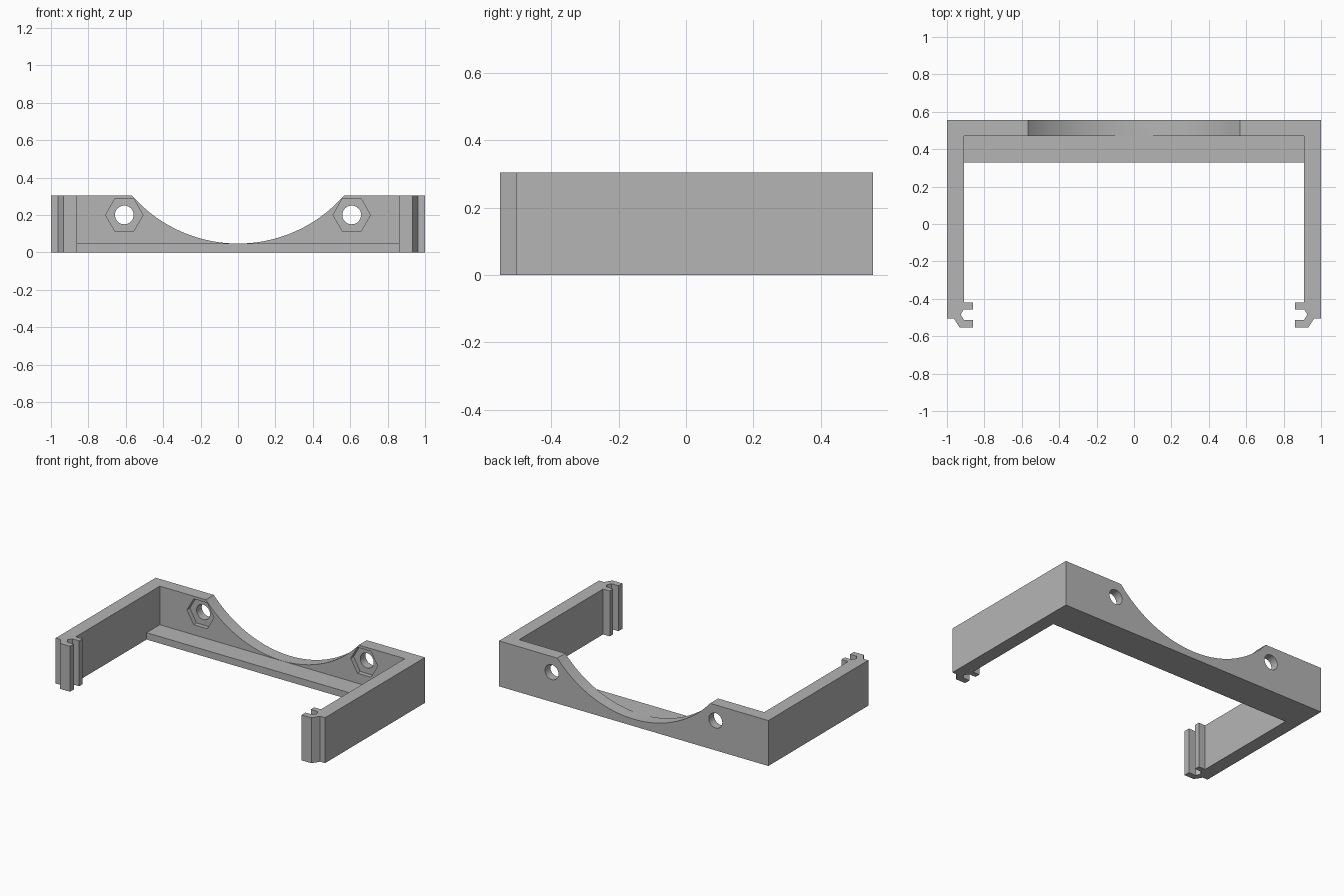
import bpy, bmesh, math
from mathutils import Matrix

cube = bpy.data.objects.get("Cube")
if cube:
    bpy.data.objects.remove(cube, do_unlink=True)

HEIGHT, BACK, INNER, SHELF_FRONT, SHELF_TOP = 0.305, 0.555, 0.47, 0.33, 0.046

grey = bpy.data.materials.new("plain grey")
grey.use_nodes = True
colour = (0.46, 0.46, 0.46, 1)
grey.diffuse_color = colour
grey.node_tree.nodes["Principled BSDF"].inputs["Base Color"].default_value = colour


def finish(name, bm):
    bmesh.ops.recalc_face_normals(bm, faces=bm.faces)
    mesh = bpy.data.meshes.new(name)
    bm.to_mesh(mesh)
    bm.free()
    mesh.materials.append(grey)
    obj = bpy.data.objects.new(name, mesh)
    bpy.context.collection.objects.link(obj)
    return obj


def prism_y(name, x, z, radius, sides, y0, y1):
    """Prism lying along y, with a corner pointing along +x."""
    bm = bmesh.new()
    ring = [bm.verts.new((x + radius * math.cos(2 * math.pi * i / sides), y0,
                          z + radius * math.sin(2 * math.pi * i / sides))) for i in range(sides)]
    face = bm.faces.new(ring)
    out = bmesh.ops.extrude_face_region(bm, geom=[face])["geom"]
    bmesh.ops.translate(bm, vec=(0, y1 - y0, 0),
                        verts=[v for v in out if isinstance(v, bmesh.types.BMVert)])
    return finish(name, bm)


def box(name, lo, hi):
    bm = bmesh.new()
    bmesh.ops.create_cube(bm, size=1)
    size = [b - a for a, b in zip(lo, hi)]
    mid = [(a + b) / 2 for a, b in zip(lo, hi)]
    bm.transform(Matrix.Translation(mid) @ Matrix.Diagonal((*size, 1)))
    return finish(name, bm)


# U-shaped footprint with a grooved clip at each arm tip
half = [(1, BACK), (1, -0.505), (0.963, -0.505), (0.933, -0.553), (0.86, -0.553),
        (0.86, -0.512), (0.91, -0.512), (0.927, -0.484), (0.91, -0.456),
        (0.86, -0.456), (0.86, -0.42), (0.91, -0.42), (0.91, SHELF_FRONT)]
outline = half + [(-x, y) for x, y in reversed(half)]
bm = bmesh.new()
base = bm.faces.new([bm.verts.new((x, y, 0)) for x, y in outline])
out = bmesh.ops.extrude_face_region(bm, geom=[base])["geom"]
bmesh.ops.translate(bm, vec=(0, 0, HEIGHT),
                    verts=[v for v in out if isinstance(v, bmesh.types.BMVert)])
frame = finish("mounting_frame", bm)

# Space above the shelf, the round cut-out, bolt holes and nut recesses
cutters = [box("shelf_cutter", (-0.91, 0.2, SHELF_TOP), (0.91, INNER, 0.5)),
           prism_y("arch_cutter", 0, 0.801, 0.754, 180, 0.4, 0.7)]
for side, x in (("left", 0.608), ("right", -0.608)):
    cutters.append(prism_y(side + "_nut_cutter", x, 0.2, 0.1, 6, 0.44, INNER + 0.03))
    cutters.append(prism_y(side + "_bolt_cutter", x, 0.2, 0.05, 40, 0.42, 0.7))

for cutter in cutters:
    mod = frame.modifiers.new(cutter.name, "BOOLEAN")
    mod.operation, mod.solver, mod.object = "DIFFERENCE", "EXACT", cutter
    cutter.hide_render = True

# Bake the cuts and drop the helpers
bpy.context.view_layer.update()
graph = bpy.context.evaluated_depsgraph_get()
frame_mesh = bpy.data.meshes.new_from_object(frame.evaluated_get(graph))
frame.modifiers.clear()
frame.data = frame_mesh
for cutter in cutters:
    bpy.data.objects.remove(cutter, do_unlink=True)

# Smooth the round surfaces, keep the corners crisp
bpy.ops.object.select_all(action="DESELECT")
frame.select_set(True)
bpy.context.view_layer.objects.active = frame
bpy.ops.object.shade_smooth_by_angle(angle=math.radians(25))
